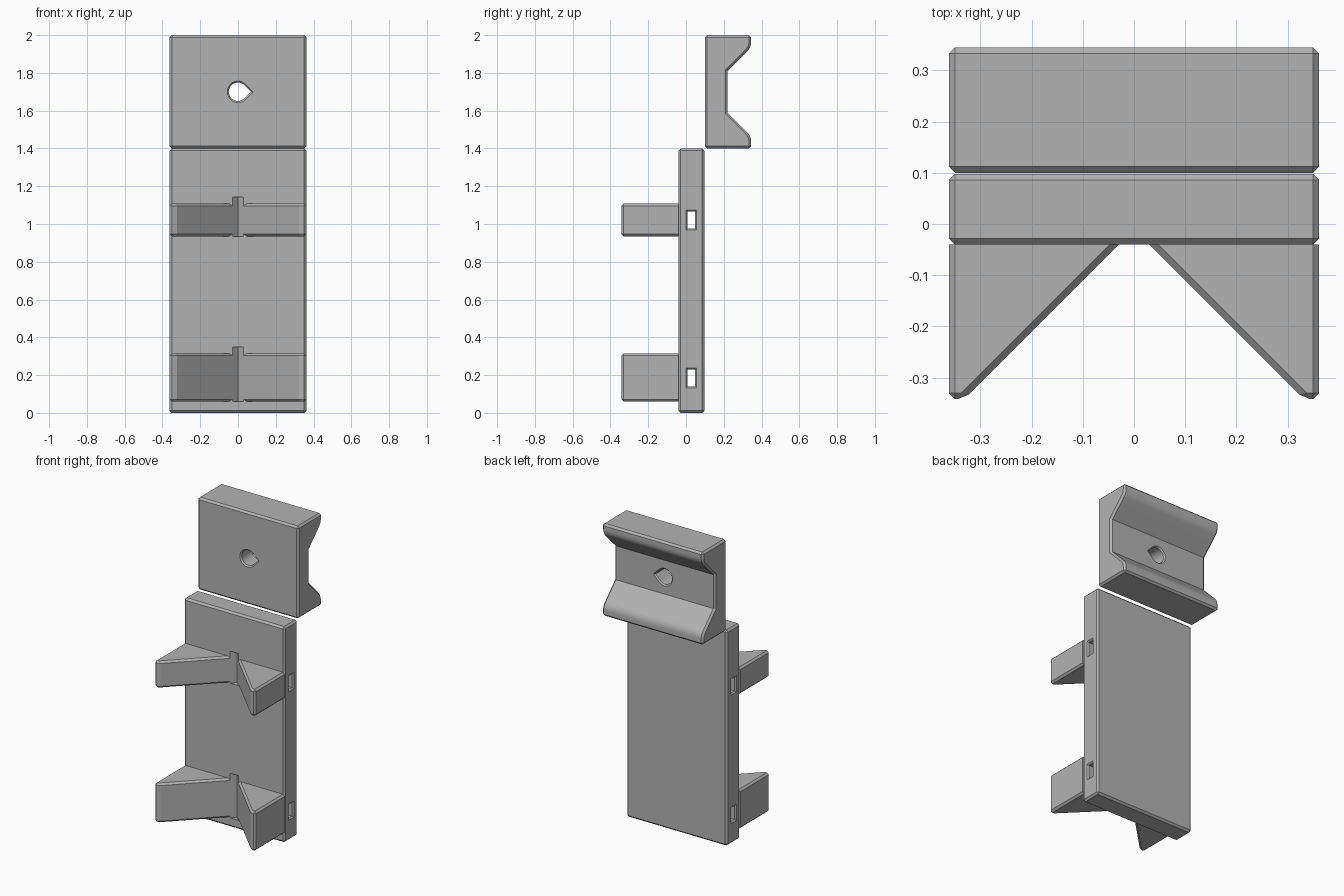
import bpy, bmesh, math
from mathutils import Vector

cube = bpy.data.objects.get("Cube")
if cube:
    bpy.data.objects.remove(cube, do_unlink=True)

grey = bpy.data.materials.new("plain grey")
grey.use_nodes = True
grey.diffuse_color = (0.45, 0.45, 0.45, 1)
grey.node_tree.nodes["Principled BSDF"].inputs["Base Color"].default_value = grey.diffuse_color

CHAMFER = 0.012
HALF = 0.362          # half width shared by every part
FRONT = -0.04         # front face of the back plate
LENGTHWAYS = {"x": lambda t, a, b: (t, a, b),
              "y": lambda t, a, b: (a, t, b),
              "z": lambda t, a, b: (a, b, t)}


def loft(name, axis, sections, keep=None):
    """Skin matching outlines placed along an axis; chamfer sharp outer edges if keep is given."""
    bm = bmesh.new()
    rings = [[bm.verts.new(LENGTHWAYS[axis](t, a, b)) for a, b in pts] for t, pts in sections]
    for low, high in zip(rings, rings[1:]):
        for i in range(len(low)):
            j = (i + 1) % len(low)
            bm.faces.new((low[i], low[j], high[j], high[i]))
    bm.faces.new(rings[0])
    bm.faces.new(rings[-1])
    bmesh.ops.recalc_face_normals(bm, faces=bm.faces)
    if keep:
        edges = [e for e in bm.edges if e.calc_face_angle_signed() > math.radians(30) and keep(e)]
        bmesh.ops.bevel(bm, geom=edges, offset=CHAMFER, segments=1, affect='EDGES', clamp_overlap=True)
    mesh = bpy.data.meshes.new(name)
    bm.to_mesh(mesh)
    bm.free()
    mesh.materials.append(grey)
    obj = bpy.data.objects.new(name, mesh)
    bpy.context.collection.objects.link(obj)
    return obj


def select_only(obj):
    bpy.ops.object.select_all(action='DESELECT')
    obj.select_set(True)
    bpy.context.view_layer.objects.active = obj


def cut(obj, cutter):
    mod = obj.modifiers.new("cut", 'BOOLEAN')
    mod.operation, mod.solver, mod.object = 'DIFFERENCE', 'EXACT', cutter
    select_only(obj)
    bpy.ops.object.modifier_apply(modifier=mod.name)
    bpy.data.objects.remove(cutter, do_unlink=True)


def rect(a0, a1, b0, b1, grow=0.0):
    return [(a0 - grow, b0 - grow), (a1 + grow, b0 - grow),
            (a1 + grow, b1 + grow), (a0 - grow, b1 + grow)]


def flared(start, end, outline, lip=0.008):
    """Stations for a through hole with countersunk rims."""
    out = 0.02
    return [(start - out, outline(lip + out)), (start + lip, outline(0)),
            (end - lip, outline(0)), (end + out, outline(lip + out))]


every_edge = lambda e: True

# Back plate
plate = loft("back_plate", "z", [(z, rect(-HALF, HALF, FRONT, 0.098)) for z in (0, 1.4)], every_edge)

# V brackets, with a tie slot and a small V relief in the plate for each
for name, low, high, slot in (("lower", 0.06, 0.315, 0.185), ("upper", 0.935, 1.108, 1.02)):
    for side, s in (("left", 1), ("right", -1)):
        wing = [(s * 0.03, FRONT), (s * 0.332, -0.342), (s * HALF, -0.342), (s * HALF, FRONT)]
        loft(f"{name}_{side}_wing", "z", [(low, wing), (high, wing)],
             lambda e: any(v.co.y < FRONT - 0.01 for v in e.verts))
    groove = [(-0.06, FRONT - 0.03), (0.06, FRONT - 0.03), (0, FRONT + 0.03)]
    cut(plate, loft("relief_cutter", "z", [(low, groove), (high + 0.035, groove)]))
    opening = lambda g: rect(0.008, 0.048, slot - 0.045, slot + 0.045, g)
    cut(plate, loft("slot_cutter", "x", flared(-HALF, HALF, opening)))

# Top hook block: two rounded lips around a flared channel
R, MID = 0.07, 1.7
lip = [(0.345 - R + R * math.cos(t), 1.436 + R * math.sin(t))
       for t in (math.radians(45 * i / 6) for i in range(7))]
lower_half = [(0.1, 1.4), (0.345, 1.4)] + lip + [(0.22, 1.59)]
profile = lower_half + [(y, 2 * MID - z) for y, z in reversed(lower_half)]
block = loft("hook_block", "x", [(-HALF, profile), (HALF, profile)], every_edge)


# Teardrop screw hole pointing sideways
def teardrop(grow):
    r = 0.049 + grow
    arc = [math.radians(45 + 270 * i / 24) for i in range(25)]
    return [(r * math.cos(a), MID + r * math.sin(a)) for a in arc] + [(r * math.sqrt(2), MID)]


cut(block, loft("hole_cutter", "y", flared(0.1, 0.22, teardrop)))

for obj in (plate, block):
    select_only(obj)
    bpy.ops.object.shade_smooth_by_angle(angle=math.radians(25))
